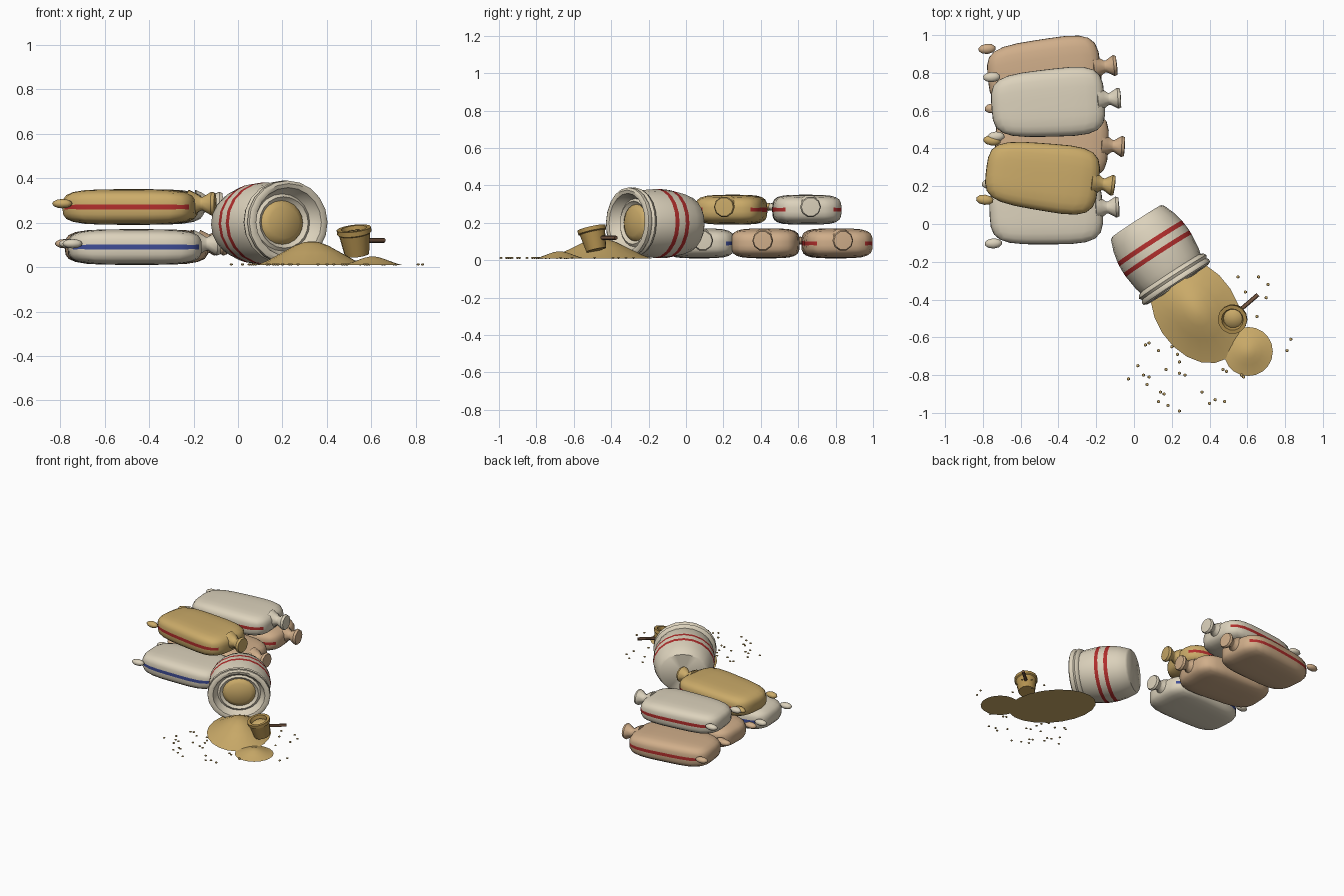
import bpy, bmesh
from math import sin, cos, pi, radians
from mathutils import Matrix, Vector

cube = bpy.data.objects.get("Cube")
if cube:
    bpy.data.objects.remove(cube, do_unlink=True)


def material(name, rgb):
    """Flat colour from 0-255 display values."""
    lin = [((c / 255 + 0.055) / 1.055) ** 2.4 for c in rgb] + [1]
    mat = bpy.data.materials.new(name)
    mat.use_nodes = True
    mat.diffuse_color = lin
    bsdf = mat.node_tree.nodes["Principled BSDF"]
    bsdf.inputs["Base Color"].default_value = lin
    bsdf.inputs["Roughness"].default_value = 0.9
    return mat


ivory = material("ivory cloth", (220, 210, 188))
tan = material("tan cloth", (208, 174, 138))
gold = material("golden grain", (203, 171, 105))
red = material("red stripe", (178, 46, 44))
blue = material("blue stripe", (62, 76, 150))
brass = material("scoop metal", (180, 146, 80))
wood = material("brown wood", (120, 88, 66))


def finish(name, bm, mats, matrix, angle=45):
    """Turn a bmesh into a smooth object that keeps sharp edges."""
    bmesh.ops.remove_doubles(bm, verts=bm.verts, dist=1e-5)
    bmesh.ops.recalc_face_normals(bm, faces=bm.faces)
    for f in bm.faces:
        f.smooth = True
    mesh = bpy.data.meshes.new(name)
    bm.to_mesh(mesh)
    bm.free()
    for m in mats:
        mesh.materials.append(m)
    mesh.transform(matrix)
    mesh.set_sharp_from_angle(angle=radians(angle))
    obj = bpy.data.objects.new(name, mesh)
    bpy.context.collection.objects.link(obj)
    return obj


def lathe(name, profile, mats, matrix, sides=20, bands=(), angle=45):
    """Spin (radius, height) points round z; bands use the second colour."""
    bm = bmesh.new()
    rings = [[bm.verts.new((r * cos(2 * pi * k / sides), r * sin(2 * pi * k / sides), h))
              for k in range(sides)] for r, h in profile]
    for i, (a, b) in enumerate(zip(rings, rings[1:])):
        for k in range(sides):
            n = (k + 1) % sides
            f = bm.faces.new((a[k], a[n], b[n], b[k]))
            f.material_index = 1 if i in bands else 0
    return finish(name, bm, mats, matrix, angle)


def aim(origin, direction):
    """Frame at origin whose z follows direction and whose y stays upright."""
    turn = Vector(direction).to_track_quat('Z', 'Y').to_matrix().to_4x4()
    return Matrix.Translation(origin) @ turn


def ball(name, mat, matrix, u=10, v=6):
    bm = bmesh.new()
    bmesh.ops.create_uvsphere(bm, u_segments=u, v_segments=v, radius=1)
    return finish(name, bm, [mat], matrix, 90)


NECK = [(0, -0.04), (0.065, -0.03), (0.05, 0), (0.032, 0.025), (0.032, 0.035),
        (0.056, 0.075), (0.05, 0.09), (0, 0.093)]


def sack(name, cloth, stripe, x, y, z, turn):
    """Plump sack lying along x, with tied neck, corner ears and side stripes."""
    place = Matrix.Translation((x, y, z)) @ Matrix.Rotation(radians(turn), 4, 'Z')
    bm = bmesh.new()
    bmesh.ops.create_cube(bm, size=2)
    bmesh.ops.subdivide_edges(bm, edges=bm.edges[:], cuts=6, use_grid_fill=True)
    for v in bm.verts:
        p = v.co / sum(abs(c) ** 4 for c in v.co) ** 0.25
        v.co = (p.x * 0.3, p.y * 0.178 * (1 + 0.08 * p.x), p.z * 0.08)
    if stripe:
        for f in bm.faces:
            c = f.calc_center_median()
            if abs(c.z) < 0.006 and abs(c.y) > 0.125:
                f.material_index = 1
    finish(name, bm, [cloth, stripe or cloth], place, 80)
    lathe(name + "_neck", NECK, [cloth],
          place @ aim((0.295, 0, 0.015), (1, 0, 0)), 10, angle=50)
    for side, label in ((-1, "right"), (1, "left")):
        ball(f"{name}_{label}_ear", cloth,
             place @ Matrix.Translation((-0.288, side * 0.158, 0.015))
             @ Matrix.Diagonal((0.047, 0.027, 0.021, 1)))


# Stack of five sacks
sack("lower_front_sack", ivory, blue, -0.465, 0.07, 0.09, 3)
sack("lower_middle_sack", tan, None, -0.435, 0.43, 0.09, -3)
sack("lower_back_sack", tan, red, -0.475, 0.80, 0.09, 6)
sack("upper_front_sack", gold, red, -0.485, 0.25, 0.27, -7)
sack("upper_back_sack", ivory, red, -0.455, 0.64, 0.27, 4)

# Open sack tipped on its side, with rolled mouth and two stripes
tipped = aim((0.013, 0.015, 0.19), (0.545, -0.838, 0.03)) @ Matrix.Diagonal((1, 0.89, 1, 1))
body = [(0, 0), (0.155, 0), (0.168, 0.012), (0.19, 0.07), (0.203, 0.128), (0.206, 0.153),
        (0.208, 0.194), (0.207, 0.218), (0.198, 0.3), (0.19, 0.33), (0.205, 0.338),
        (0.212, 0.352), (0.203, 0.366), (0.212, 0.378), (0.21, 0.392), (0.195, 0.4),
        (0.175, 0.395), (0.165, 0.37), (0.145, 0.345), (0.13, 0.355), (0.115, 0.34), (0, 0.3)]
lathe("tipped_sack", body, [ivory, red], tipped, 20, bands=(4, 6))
lathe("grain_in_sack", [(0.12, 0.32), (0.108, 0.345), (0.08, 0.36), (0, 0.37)], [gold], tipped)

# Spilled grain
BELL = [(0, 0), (1, 0), (0.8, 0.2), (0.55, 0.52), (0.3, 0.84), (0.12, 0.98), (0, 1)]
lathe("large_grain_heap", BELL, [gold], Matrix.Translation((0.33, -0.46, 0.01))
      @ Matrix.Rotation(radians(-57), 4, 'Z') @ Matrix.Diagonal((0.3, 0.215, 0.105, 1)))
lathe("small_grain_heap", BELL, [gold], Matrix.Translation((0.605, -0.675, 0.01))
      @ Matrix.Diagonal((0.13, 0.13, 0.037, 1)))

# Loose grains, in hundredths (x, -y)
grains = [(-3, 82), (2, 75), (6, 64), (8, 63), (13, 67), (20, 65), (23, 69), (5, 80), (8, 81),
          (7, 85), (17, 77), (24, 73), (24, 79), (27, 80), (14, 89), (16, 90), (13, 94), (18, 96),
          (24, 99), (36, 89), (40, 95), (43, 93), (48, 94), (47, 77), (49, 78), (57, 80), (58, 81),
          (81, 67), (83, 61), (55, 28), (66, 28), (71, 32), (70, 39), (59, 36), (65, 49)]
for gx, gy in grains:
    ball("loose_grain", gold, Matrix.Translation((gx / 100, -gy / 100, 0.012))
         @ Matrix.Diagonal((0.009, 0.009, 0.005, 1)), 6, 4)

# Scoop resting on the heap
scoop = aim((0.535, -0.48, 0.055), (-0.12, -0.22, 1))
lathe("scoop_cup", [(0, 0), (0.055, 0), (0.07, 0.095), (0.078, 0.1), (0.078, 0.122),
                    (0.058, 0.122), (0.05, 0.095), (0, 0.095)], [brass], scoop, 14)
lathe("grain_in_scoop", [(0.051, 0.096), (0.035, 0.108), (0, 0.113)], [gold], scoop, 14)
lathe("scoop_handle", [(0, 0), (0.011, 0), (0.011, 0.14), (0, 0.14)], [wood],
      aim((0.55, -0.465, 0.12), (0.105, 0.09, 0)), 8)
